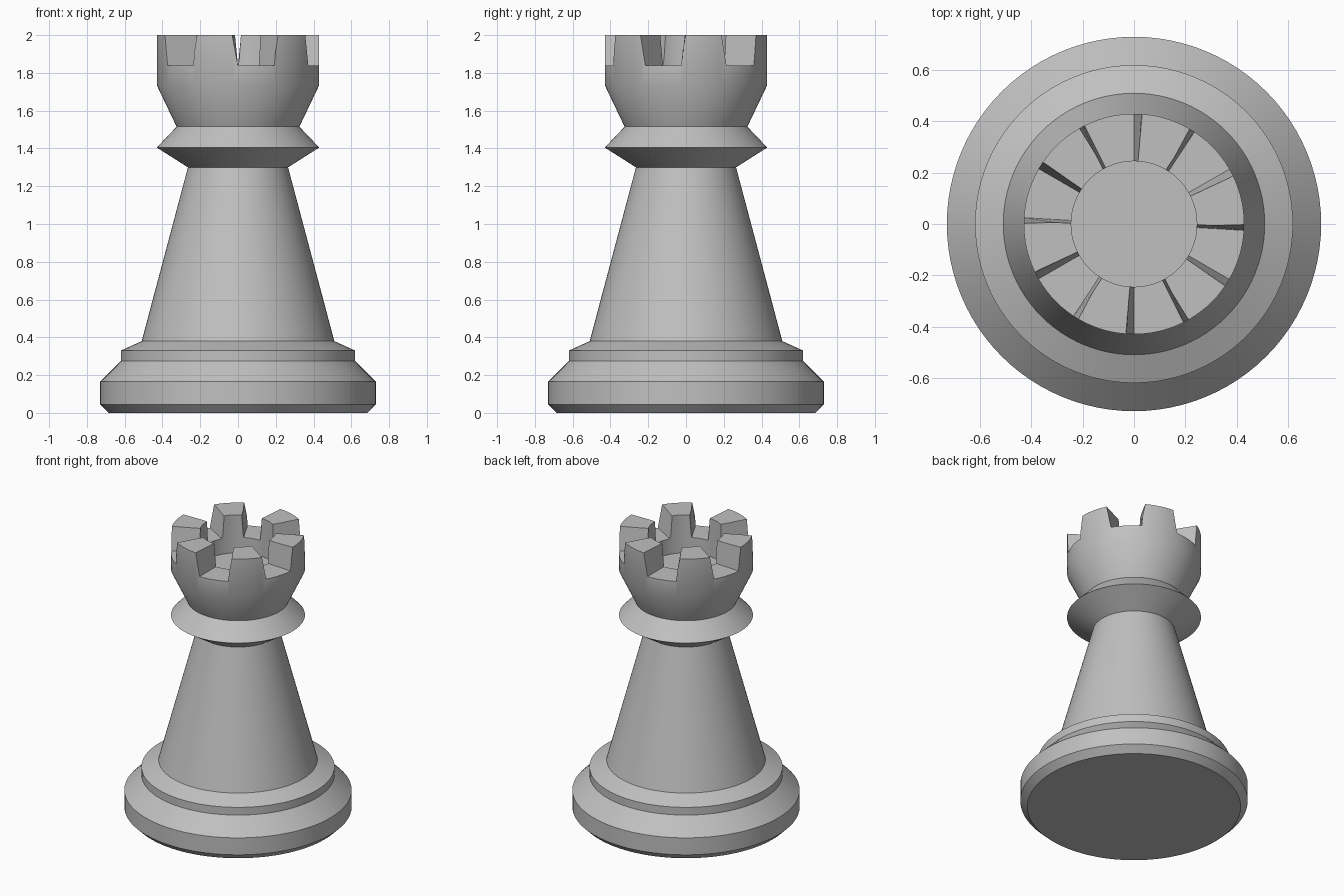
import bpy, bmesh
from math import cos, sin, pi, radians

cube = bpy.data.objects.get("Cube")
if cube:
    bpy.data.objects.remove(cube, do_unlink=True)

grey = bpy.data.materials.new("light_grey")
grey.use_nodes = True
colour = (0.53, 0.53, 0.53, 1)
grey.diffuse_color = colour
grey.node_tree.nodes["Principled BSDF"].inputs["Base Color"].default_value = colour


def make_object(name, bm):
    bmesh.ops.recalc_face_normals(bm, faces=bm.faces)
    mesh = bpy.data.meshes.new(name)
    bm.to_mesh(mesh)
    bm.free()
    mesh.materials.append(grey)
    obj = bpy.data.objects.new(name, mesh)
    bpy.context.collection.objects.link(obj)
    return obj


def lathe(name, profile, segments=96):
    """Turn an open (radius, height) profile about z and cap both ends."""
    bm = bmesh.new()
    rings = [[bm.verts.new((r * cos(2 * pi * i / segments), r * sin(2 * pi * i / segments), z))
              for i in range(segments)] for r, z in profile]
    for low, high in zip(rings, rings[1:]):
        for i in range(segments):
            j = (i + 1) % segments
            bm.faces.new((low[i], low[j], high[j], high[i]))
    bm.faces.new(rings[0])
    bm.faces.new(rings[-1])
    return make_object(name, bm)


# Turned body: foot, step, shaft, collar, cup and the bore inside the cup
BORE = 0.245
rook = lathe("rook_body", [
    (0.685, 0), (0.73, 0.045), (0.73, 0.165), (0.62, 0.275), (0.62, 0.33),
    (0.51, 0.38), (0.265, 1.3), (0.43, 1.405), (0.325, 1.515),
    (0.43, 1.735), (0.43, 2), (BORE, 2), (BORE, 1.73)])

# Six radial notches, wider at the top, that leave the battlements standing
NOTCH_FLOOR, NOTCH_TOP = 1.84, 2.08
half_floor = 13.4
half_top = half_floor + 3.3 * (NOTCH_TOP - NOTCH_FLOOR) / (2 - NOTCH_FLOOR)
bm = bmesh.new()
for k in range(6):
    centre = -76.7 + 60 * k
    loops = []
    for z, half in ((NOTCH_FLOOR, half_floor), (NOTCH_TOP, half_top)):
        corners = ((0.2, -half), (0.52, -half), (0.52, half), (0.2, half))
        loops.append([bm.verts.new((r * cos(radians(centre + a)), r * sin(radians(centre + a)), z))
                      for r, a in corners])
    low, high = loops
    bm.faces.new(low)
    bm.faces.new(high)
    for i in range(4):
        j = (i + 1) % 4
        bm.faces.new((low[i], low[j], high[j], high[i]))
cutter = make_object("notch_cutter", bm)
cutter.hide_render = True

bpy.ops.object.select_all(action="DESELECT")
rook.select_set(True)
bpy.context.view_layer.objects.active = rook
cut = rook.modifiers.new("notches", "BOOLEAN")
cut.operation = "DIFFERENCE"
cut.solver = "EXACT"
cut.object = cutter
bpy.ops.object.modifier_apply(modifier=cut.name)
bpy.data.objects.remove(cutter, do_unlink=True)

# Smooth turned walls with crisp edges
bpy.ops.object.shade_smooth_by_angle(angle=radians(28))
